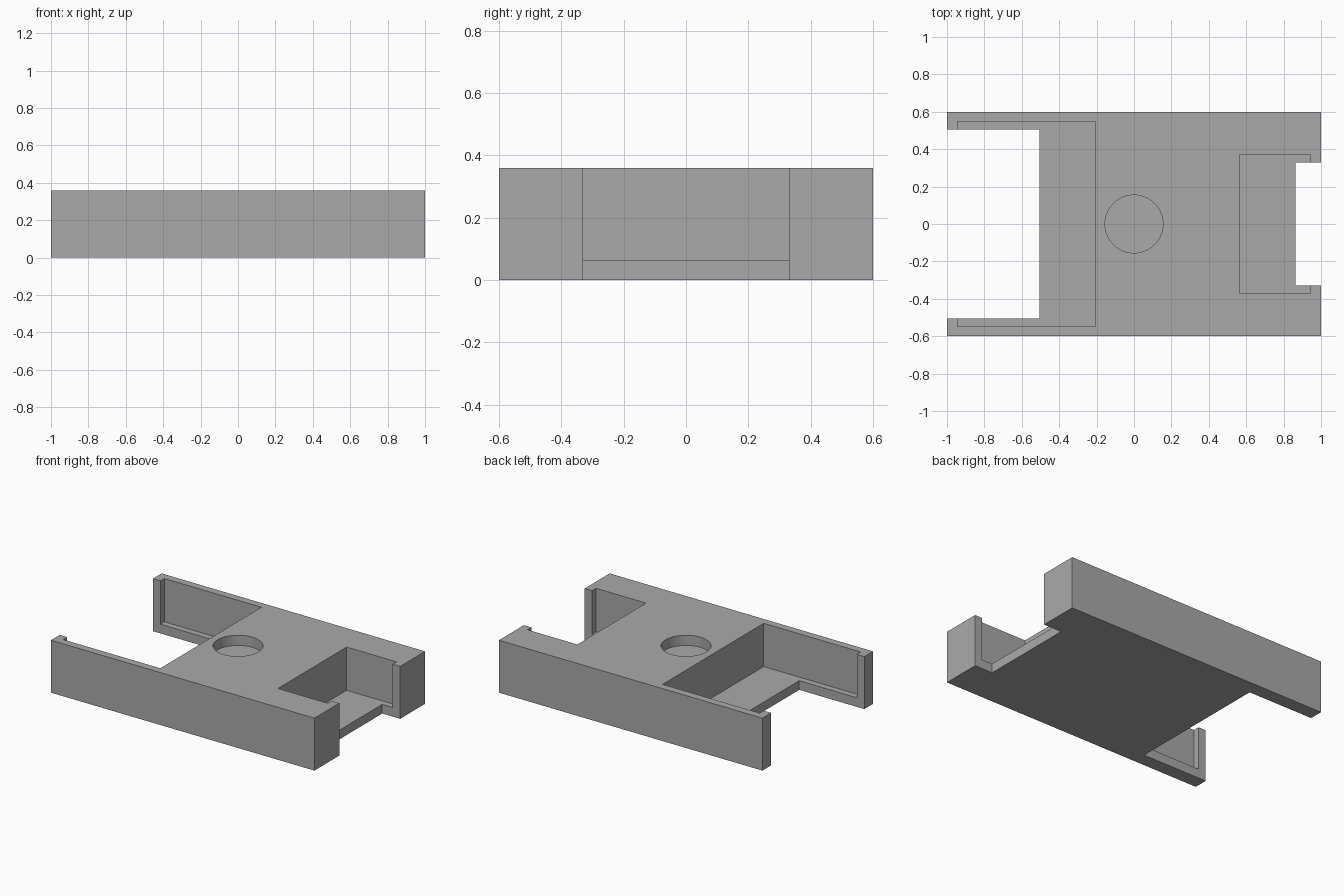
import bpy

cube = bpy.data.objects.get("Cube")
if cube:
    bpy.data.objects.remove(cube, do_unlink=True)

LENGTH, WIDTH, HEIGHT = 2.0, 1.2, 0.36
FLOOR = 0.063          # floor height of both end pockets
OVER = 0.1             # how far cutters reach past the block

grey = bpy.data.materials.new("plain grey")
grey.use_nodes = True
colour = (0.4, 0.4, 0.4, 1)
grey.diffuse_color = colour
grey.node_tree.nodes["Principled BSDF"].inputs["Base Color"].default_value = colour


def box(name, x0, x1, half_width, z0, z1):
    """Box between two x and z limits, centred on y = 0."""
    bpy.ops.mesh.primitive_cube_add(size=1, location=((x0 + x1) / 2, 0, (z0 + z1) / 2))
    obj = bpy.context.object
    obj.name = name
    obj.scale = (x1 - x0, 2 * half_width, z1 - z0)
    bpy.ops.object.transform_apply(location=True, rotation=False, scale=True)
    return obj


def carve(target, cutter):
    """Subtract the cutter from the target and remove the cutter."""
    mod = target.modifiers.new(cutter.name, "BOOLEAN")
    mod.operation = "DIFFERENCE"
    mod.solver = "EXACT"
    mod.object = cutter
    bpy.context.view_layer.objects.active = target
    bpy.ops.object.modifier_apply(modifier=mod.name)
    bpy.data.objects.remove(cutter, do_unlink=True)


# Solid block
body = box("holder_body", -LENGTH / 2, LENGTH / 2, WIDTH / 2, 0, HEIGHT)
body.data.materials.append(grey)
top = HEIGHT + OVER

# Wide end: open-topped pocket, then the slot through the floor and end
carve(body, box("wide_pocket", -0.943, -0.206, 0.548, FLOOR, top))
carve(body, box("wide_slot", -1 - OVER, -0.506, 0.505, -OVER, top))

# Narrow end: the same pair of cuts, smaller
carve(body, box("narrow_pocket", 0.564, 0.943, 0.372, FLOOR, top))
carve(body, box("narrow_slot", 0.864, 1 + OVER, 0.33, -OVER, top))

# Shallow round recess in the middle of the top
recess_depth = 0.07
bpy.ops.mesh.primitive_cylinder_add(
    vertices=64, radius=0.155, depth=2 * recess_depth, location=(0, 0, HEIGHT))
recess = bpy.context.object
recess.name = "round_recess"
carve(body, recess)

# Smooth recess wall, sharp edges elsewhere
bpy.ops.object.select_all(action="DESELECT")
body.select_set(True)
bpy.context.view_layer.objects.active = body
bpy.ops.object.shade_smooth_by_angle(angle=0.52)
